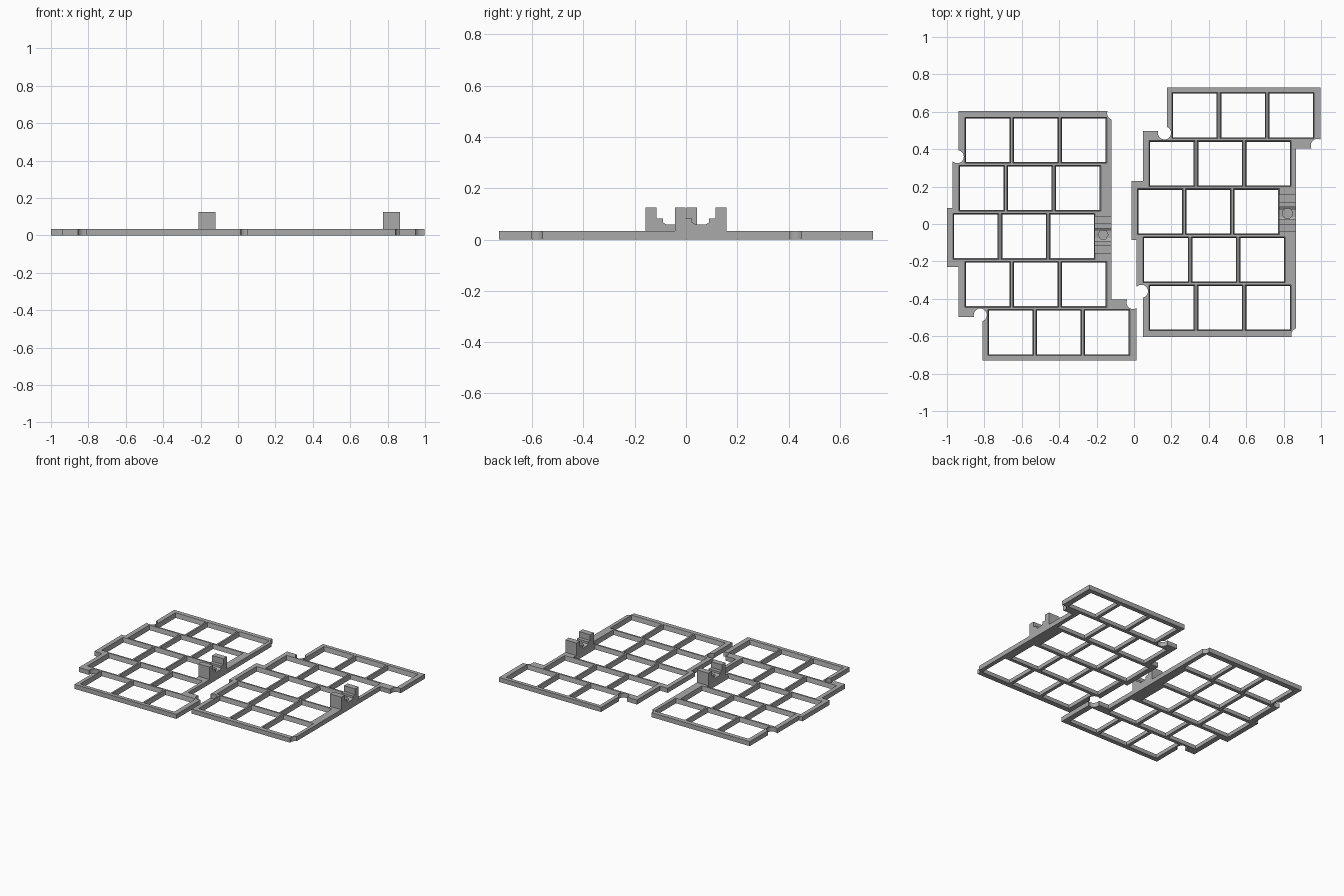
import bpy, bmesh, math

if "Cube" in bpy.data.objects:
    bpy.data.objects.remove(bpy.data.objects["Cube"])

THICK = 0.033
PITCH = 0.257
grey = bpy.data.materials.new("grey plastic")
grey.diffuse_color = (0.4, 0.4, 0.4, 1)
grey.use_nodes = True
grey.node_tree.nodes["Principled BSDF"].inputs["Base Color"].default_value = grey.diffuse_color


def prism(bm, low, high):
    """Closed solid between two matching rings of 3D points."""
    a = [bm.verts.new(p) for p in low]
    b = [bm.verts.new(p) for p in high]
    n = len(a)
    bm.faces.new(a[::-1])
    bm.faces.new(b)
    for i in range(n):
        bm.faces.new((a[i], a[(i + 1) % n], b[(i + 1) % n], b[i]))


def ring(x, y, r, n, z):
    return [(x + r * math.cos(math.tau * i / n), y + r * math.sin(math.tau * i / n), z)
            for i in range(n)]


def rect(x, y, h, z):
    return [(x - h, y - h, z), (x + h, y - h, z), (x + h, y + h, z), (x - h, y + h, z)]


def finish(bm, name):
    bmesh.ops.recalc_face_normals(bm, faces=bm.faces)
    me = bpy.data.meshes.new(name)
    bm.to_mesh(me)
    bm.free()
    ob = bpy.data.objects.new(name, me)
    me.materials.append(grey)
    bpy.context.collection.objects.link(ob)
    return ob


def cut(ob, cutter):
    mod = ob.modifiers.new("cut", 'BOOLEAN')
    mod.operation = 'DIFFERENCE'
    mod.solver = 'EXACT'
    mod.object = cutter
    cutter.hide_render = True
    cutter.hide_set(True)


OUTLINE = [(0.176, 0.73), (0.998, 0.73), (0.998, 0.403), (0.865, 0.403), (0.865, -0.603),
           (0.048, -0.603), (0.048, -0.335), (0.014, -0.335), (0.014, -0.085),
           (-0.014, -0.085), (-0.014, 0.231), (0.048, 0.231), (0.048, 0.497), (0.176, 0.497)]
ROWS = [0.326, 0.203, 0.14, 0.171, 0.203]      # centre of the first opening in each row
NOTCHES = [(0.163, 0.487), (0.04, -0.36), (0.98, 0.42), (0.876, -0.592)]
# side profile of the cradle, (y, z)
CRADLE = [(-0.043, 0.02), (0.157, 0.02), (0.157, 0.124), (0.116, 0.124), (0.116, 0.082),
          (0.09, 0.082), (0.09, 0.067), (0.076, 0.058), (0.038, 0.058), (0.024, 0.067),
          (0.024, 0.082), (-0.002, 0.082), (-0.002, 0.124), (-0.043, 0.124)]


def half(side, dx, flip, hole_sides):
    def place(pts):
        return [(x + dx, y * flip, z) for x, y, z in pts]

    # plate
    bm = bmesh.new()
    prism(bm, place([(x, y, 0) for x, y in OUTLINE]),
          place([(x, y, THICK) for x, y in OUTLINE]))
    plate = finish(bm, side + "_plate")

    # tapered key openings and round edge notches
    bm = bmesh.new()
    for r, x0 in enumerate(ROWS):
        for c in range(3):
            x, y = x0 + c * PITCH, 0.58 - r * PITCH
            prism(bm, place(rect(x, y, 0.1145, -0.01)), place(rect(x, y, 0.1245, THICK + 0.01)))
    for x, y in NOTCHES:
        prism(bm, place(ring(x, y, 0.035, 32, -0.01)),
              place(ring(x, y, 0.035, 32, THICK + 0.01)))
    cut(plate, finish(bm, side + "_opening_cutter"))

    # cradle standing on the inner rail
    bm = bmesh.new()
    prism(bm, place([(0.775, y, z) for y, z in CRADLE]),
          place([(0.865, y, z) for y, z in CRADLE]))
    cradle = finish(bm, side + "_cradle")

    # blind screw hole in the cradle
    bm = bmesh.new()
    prism(bm, place(ring(0.82, 0.057, 0.027, hole_sides, 0.036)),
          place(ring(0.82, 0.057, 0.027, hole_sides, 0.07)))
    cut(cradle, finish(bm, side + "_screw_cutter"))


half("right", 0.0, 1, 24)
half("left", -0.985, -1, 6)
